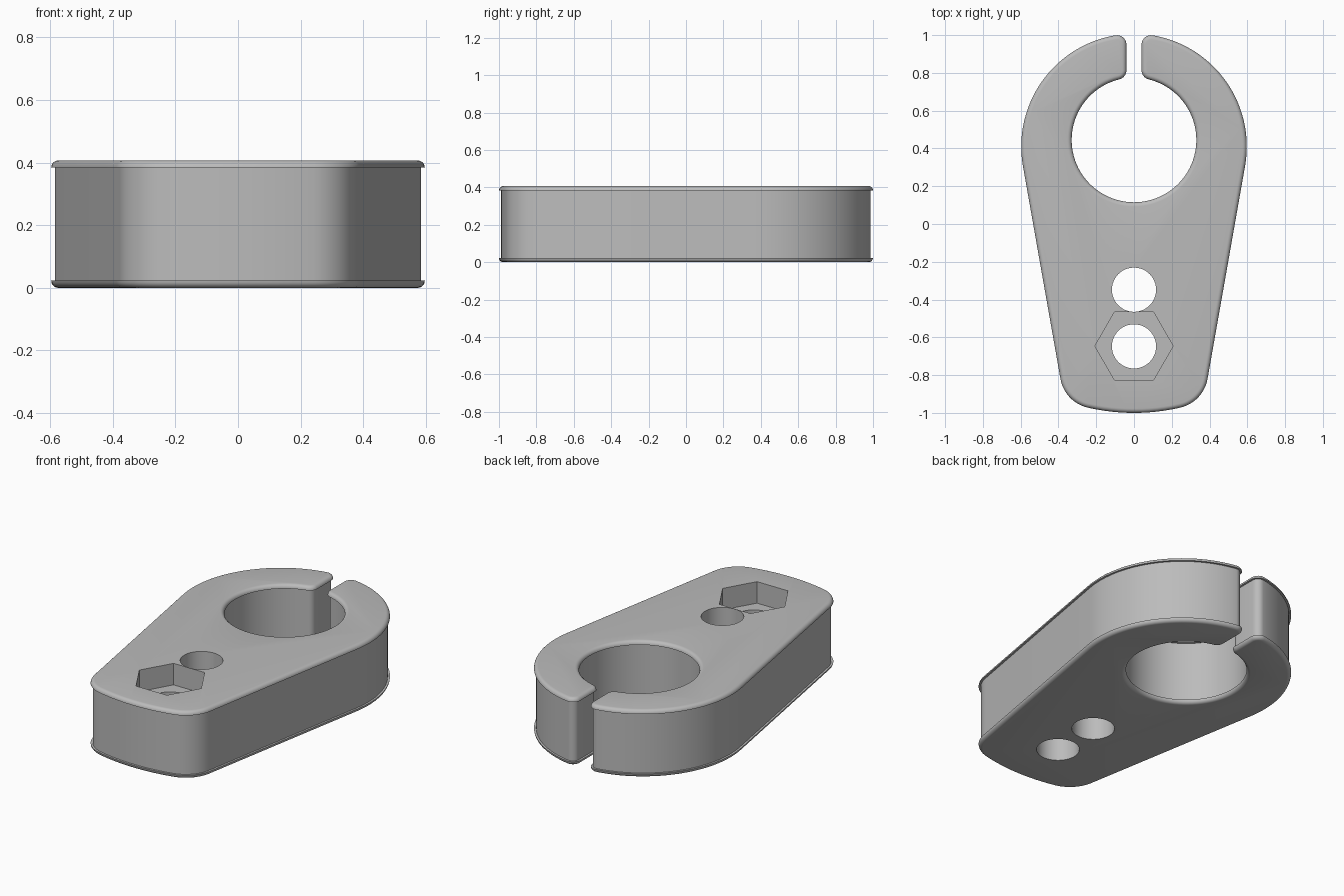
import bpy, bmesh
from math import sin, cos, atan2, sqrt, pi, radians

cube = bpy.data.objects.get("Cube")
if cube:
    bpy.data.objects.remove(cube, do_unlink=True)

HEIGHT, LIP, RECESS = 0.407, 0.023, 0.012
RING_Y, RING_R = 0.41, 0.597      # outer ring
BORE_Y, BORE_R = 0.445, 0.33      # large bore
SLOT, FILLET = 0.04, 0.05         # half slot width, rounding of the jaws
TAPER, CORNER, TAIL_R = radians(-10), 0.19, 1.088

grey = bpy.data.materials.new("plain grey")
grey.use_nodes = True
GREY = (0.5, 0.5, 0.5, 1)
grey.diffuse_color = GREY
grey.node_tree.nodes["Principled BSDF"].inputs["Base Color"].default_value = GREY


def arc(x, y, r, a, b, n):
    return [(x + r * cos(a + (b - a) * i / n), y + r * sin(a + (b - a) * i / n))
            for i in range(n + 1)]


def outline(d):
    """Closed clamp outline, moved inwards into the material by d."""
    fx = SLOT + FILLET
    inner_y = BORE_Y + sqrt((BORE_R + FILLET) ** 2 - fx ** 2)
    outer_y = RING_Y + sqrt((RING_R - FILLET) ** 2 - fx ** 2)
    a_in = atan2(inner_y - BORE_Y, fx)
    a_out = atan2(outer_y - RING_Y, fx)
    cy = -0.787
    cx = (RING_R - CORNER + (cy - RING_Y) * sin(-TAPER)) / cos(TAPER)
    cx = max(cx, 0.2)
    tail_y = TAIL_R - 1
    a_tail = atan2(cy - tail_y, cx)
    half = arc(0, BORE_Y, BORE_R + d, -pi / 2, a_in, 40)
    half += arc(fx, inner_y, FILLET - d, a_in - pi, -pi, 8)[1:]
    half += arc(fx, outer_y, FILLET - d, pi, a_out, 8)
    half += arc(0, RING_Y, RING_R - d, a_out, TAPER, 32)[1:]
    half += arc(cx, cy, CORNER - d, TAPER, a_tail, 14)
    half += arc(0, tail_y, TAIL_R - d, a_tail, -pi / 2, 6)[1:]
    return half + [(-x, y) for x, y in half[-2:0:-1]]


# Clamp body: recessed wall between two rounded lips
steps = [i * pi / 10 for i in range(6)]
lower = [(LIP * (1 - sin(a)), LIP * (1 - cos(a))) for a in steps] + [(RECESS, LIP)]
profile = lower + [(d, HEIGHT - z) for d, z in reversed(lower)]

bm = bmesh.new()
rings = [[bm.verts.new((x, y, z)) for x, y in outline(d)] for d, z in profile]
for low, high in zip(rings, rings[1:]):
    for i in range(len(low)):
        bm.faces.new((low[i - 1], low[i], high[i], high[i - 1]))
bm.faces.new(rings[0])
bm.faces.new(rings[-1])
bmesh.ops.recalc_face_normals(bm, faces=bm.faces)
mesh = bpy.data.meshes.new("clamp_body")
bm.to_mesh(mesh)
bm.free()
mesh.materials.append(grey)
body = bpy.data.objects.new("clamp_body", mesh)
bpy.context.collection.objects.link(body)
bpy.context.view_layer.objects.active = body


def drill(name, y, r, sides, bottom):
    """Cut a straight prism hole from the top down to the given height."""
    depth = 1 - bottom
    bpy.ops.mesh.primitive_cylinder_add(vertices=sides, radius=r, depth=depth,
                                        location=(0, y, bottom + depth / 2))
    cutter = bpy.context.object
    cutter.name = name
    cutter.hide_render = True
    if sides == 6:
        cutter.rotation_euler.z = pi / 6
    cutter.data.materials.append(grey)
    bpy.context.view_layer.objects.active = body
    mod = body.modifiers.new(name, 'BOOLEAN')
    mod.operation, mod.solver, mod.object = 'DIFFERENCE', 'EXACT', cutter
    bpy.ops.object.modifier_apply(modifier=name)
    bpy.data.objects.remove(cutter, do_unlink=True)


# Two bolt holes and the hexagonal nut pocket
drill("front_bolt_hole", -0.648, 0.117, 48, -0.5)
drill("rear_bolt_hole", -0.348, 0.117, 48, -0.5)
drill("nut_pocket", -0.646, 0.207, 6, 0.277)

bpy.ops.object.select_all(action='DESELECT')
body.select_set(True)
bpy.context.view_layer.objects.active = body
bpy.ops.object.shade_smooth_by_angle(angle=radians(30))
